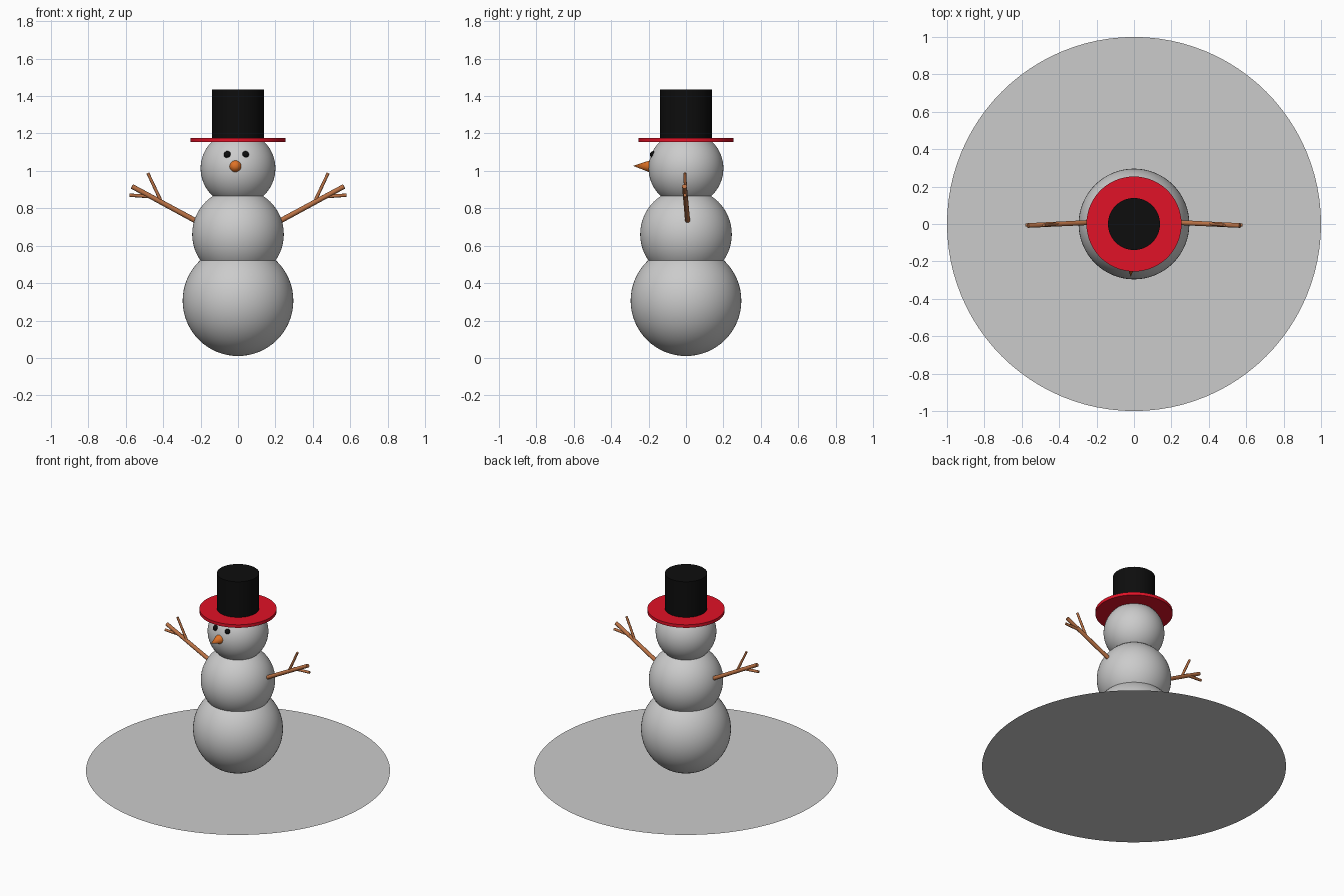
import bpy, math
from mathutils import Vector

if "Cube" in bpy.data.objects:
    bpy.data.objects.remove(bpy.data.objects["Cube"])


def material(name, rgb):
    m = bpy.data.materials.new(name)
    m.diffuse_color = (*rgb, 1)
    m.use_nodes = True
    m.node_tree.nodes["Principled BSDF"].inputs["Base Color"].default_value = m.diffuse_color
    return m


BLACK = material("black", (0.004, 0.004, 0.004))
RED = material("red", (0.75, 0.006, 0.02))
BARK = material("bark", (0.5, 0.17, 0.06))
ORANGE = material("orange", (0.75, 0.17, 0.02))


def finish(name, mat=None):
    ob = bpy.context.object
    ob.name = name
    if mat:
        ob.data.materials.append(mat)
    bpy.ops.object.shade_smooth_by_angle(angle=math.radians(40))
    return ob


def ball(name, radius, loc, mat=None, seg=64):
    bpy.ops.mesh.primitive_uv_sphere_add(segments=seg, ring_count=seg // 2, radius=radius, location=loc)
    return finish(name, mat)


def rod(name, a, b, r1, r2, mat, sides=64):
    """Round bar or cone from point a to point b."""
    a, b = Vector(a), Vector(b)
    bpy.ops.mesh.primitive_cone_add(vertices=sides, radius1=r1, radius2=r2, depth=(b - a).length,
                                    location=(a + b) / 2,
                                    rotation=(b - a).to_track_quat('Z', 'Y').to_euler())
    return finish(name, mat)


# Flat snow disc
bpy.ops.mesh.primitive_circle_add(vertices=96, radius=1, fill_type='NGON')
bpy.context.object.name = "snow_disc"

# Stacked snowballs
ball("lower_body", 0.296, (0, 0, 0.306))
ball("middle_body", 0.245, (0, 0, 0.661))
ball("head", 0.2, (0, 0, 1.013))

# Hat
rod("hat_brim", (0, 0, 1.155), (0, 0, 1.177), 0.254, 0.254, RED)
rod("hat_crown", (0, 0, 1.165), (0, 0, 1.435), 0.139, 0.139, BLACK)

# Face
for side, x in (("left", -0.057), ("right", 0.04)):
    ball(f"eye_{side}", 0.019, (x, -0.174, 1.087), BLACK, 24)
rod("nose", (-0.013, -0.185, 1.024), (-0.018, -0.283, 1.027), 0.035, 0, ORANGE, 32)

# Branch arms with two twigs each, mirrored
for side, s in (("left", -1), ("right", 1)):
    rod(f"arm_{side}", (s * 0.215, 0.009, 0.727), (s * 0.567, -0.008, 0.917), 0.014, 0.013, BARK, 10)
    rod(f"upper_twig_{side}", (s * 0.41, 0.0, 0.835), (s * 0.482, -0.006, 0.988), 0.009, 0.008, BARK, 10)
    rod(f"lower_twig_{side}", (s * 0.45, -0.002, 0.862), (s * 0.58, -0.006, 0.87), 0.01, 0.009, BARK, 10)
